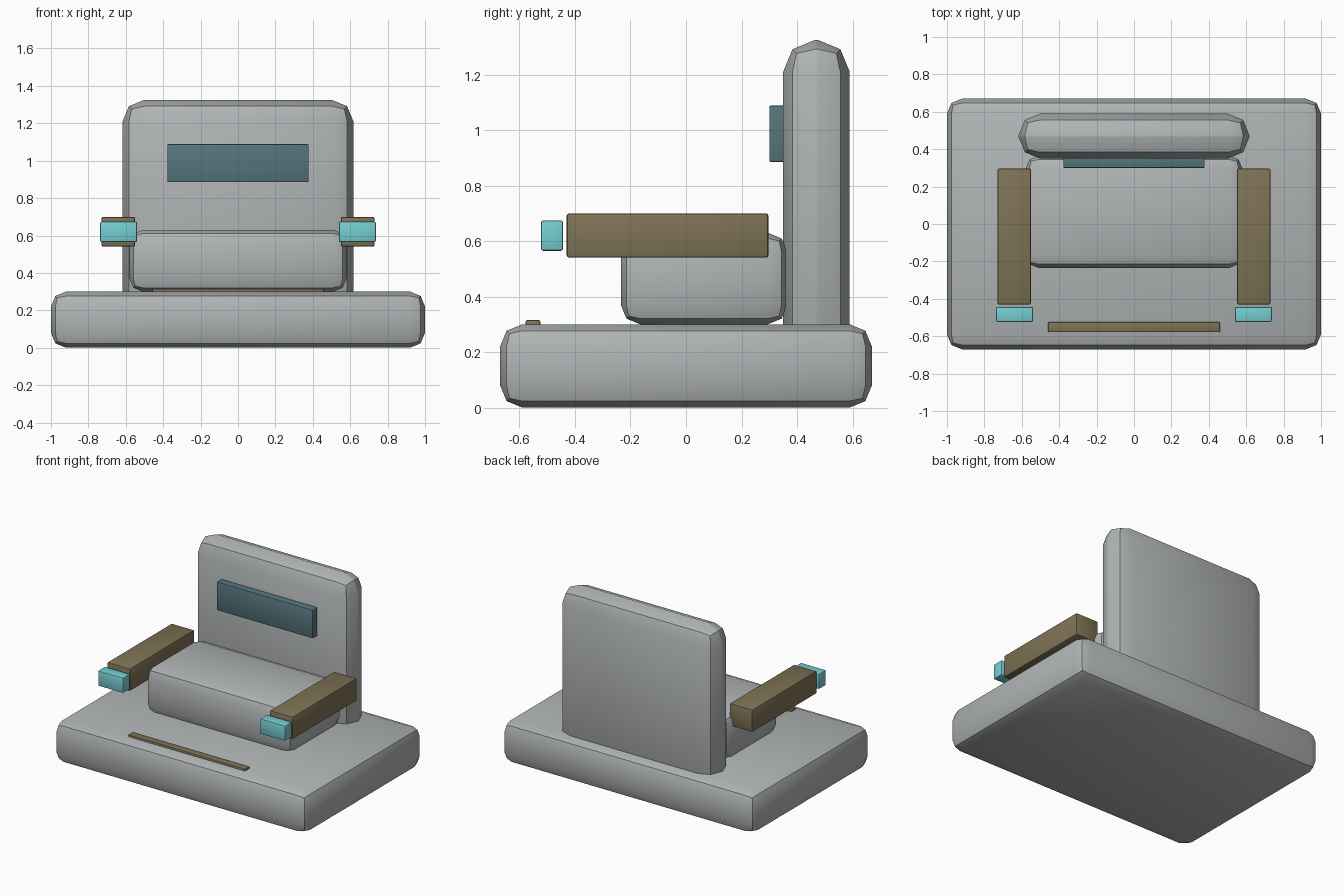
import bpy
import math

if "Cube" in bpy.data.objects:
    bpy.data.objects.remove(bpy.data.objects["Cube"])


def material(name, rgb):
    m = bpy.data.materials.new(name)
    m.diffuse_color = (*rgb, 1.0)
    m.use_nodes = True
    m.node_tree.nodes["Principled BSDF"].inputs["Base Color"].default_value = m.diffuse_color
    return m


GREY = material("light grey", (0.44, 0.46, 0.465))
BROWN = material("olive brown", (0.21, 0.17, 0.09))
CYAN = material("bright cyan", (0.18, 0.62, 0.65))
TEAL = material("dark teal", (0.09, 0.18, 0.20))


def rounded_box(name, lo, hi, bevel, mat, segments=2):
    """Box between two corners with rounded edges."""
    centre = [(a + b) / 2 for a, b in zip(lo, hi)]
    bpy.ops.mesh.primitive_cube_add(size=1, location=centre)
    ob = bpy.context.object
    ob.name = name
    ob.scale = [b - a for a, b in zip(lo, hi)]
    bpy.ops.object.transform_apply(location=False, rotation=False, scale=True)
    mod = ob.modifiers.new("rounding", "BEVEL")
    mod.width = bevel
    mod.segments = segments
    bpy.ops.object.modifier_apply(modifier=mod.name)
    ob.data.materials.append(mat)
    bpy.ops.object.shade_smooth_by_angle(angle=math.radians(35))
    return ob


# Main body: platform, seat cushion and backrest
rounded_box("base", (-1, -0.67, 0), (1, 0.67, 0.30), 0.08, GREY)
rounded_box("seat", (-0.58, -0.235, 0.30), (0.58, 0.365, 0.63), 0.07, GREY)
rounded_box("backrest", (-0.617, 0.35, 0.15), (0.617, 0.59, 1.325), 0.115, GREY)

# Panel on the backrest and strip on the platform
rounded_box("back_panel", (-0.378, 0.30, 0.885), (0.378, 0.37, 1.088), 0.006, TEAL)
rounded_box("front_strip", (-0.46, -0.578, 0.28), (0.46, -0.525, 0.315), 0.006, BROWN)

# Armrests with separate end blocks on both sides
for side, label in ((-1, "left"), (1, "right")):
    def span(a, b):
        return sorted((side * a, side * b))
    x0, x1 = span(0.55, 0.73)
    rounded_box(label + "_armrest", (x0, -0.43, 0.54), (x1, 0.297, 0.70), 0.009, BROWN)
    x0, x1 = span(0.539, 0.737)
    rounded_box(label + "_arm_tip", (x0, -0.523, 0.565), (x1, -0.443, 0.674), 0.008, CYAN)
